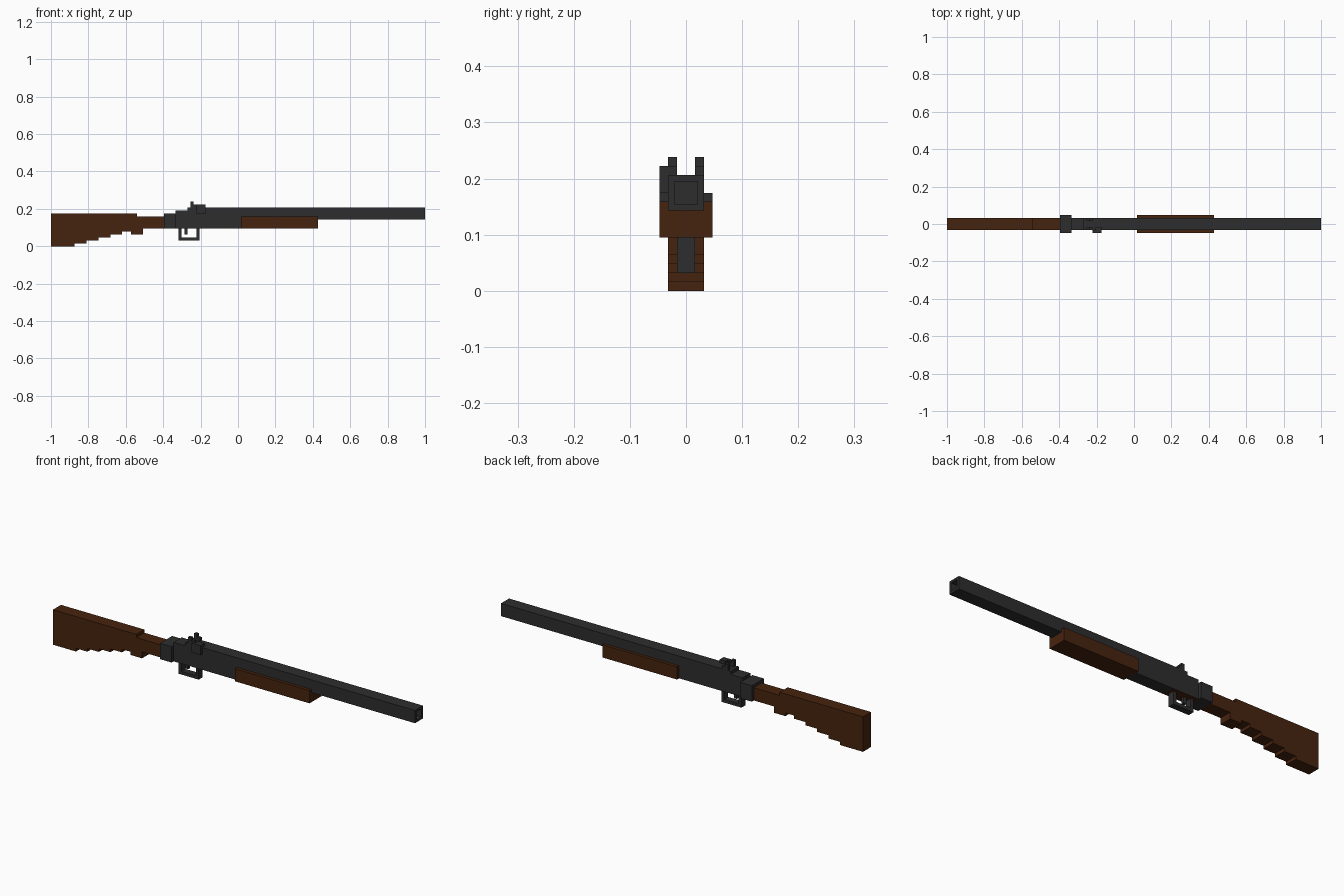
import bpy, bmesh

if "Cube" in bpy.data.objects:
    bpy.data.objects.remove(bpy.data.objects["Cube"])

U = 2 / 126  # block grid size; x counted from the butt, y from centre, z from ground


def material(name, color):
    m = bpy.data.materials.new(name)
    m.diffuse_color = (*color, 1)
    m.use_nodes = True
    m.node_tree.nodes["Principled BSDF"].inputs["Base Color"].default_value = m.diffuse_color
    return m


METAL = material("dark_metal", (0.027, 0.027, 0.028))
WOOD = material("brown_wood", (0.062, 0.017, 0.0045))


def finish(name, bm, mat):
    bmesh.ops.recalc_face_normals(bm, faces=bm.faces)
    mesh = bpy.data.meshes.new(name)
    bm.to_mesh(mesh)
    bm.free()
    mesh.materials.append(mat)
    obj = bpy.data.objects.new(name, mesh)
    bpy.context.collection.objects.link(obj)
    return obj


def extrude_profile(name, pts, y0, y1, mat):
    """Side profile in grid units, extruded across the width."""
    bm = bmesh.new()
    face = bm.faces.new([bm.verts.new((x * U - 1, y0 * U, z * U)) for x, z in pts])
    ext = bmesh.ops.extrude_face_region(bm, geom=[face])
    moved = [g for g in ext["geom"] if isinstance(g, bmesh.types.BMVert)]
    bmesh.ops.translate(bm, verts=moved, vec=(0, (y1 - y0) * U, 0))
    return finish(name, bm, mat)


def box(name, x0, x1, y0, y1, z0, z1, mat):
    return extrude_profile(name, [(x0, z0), (x1, z0), (x1, z1), (x0, z1)], y0, y1, mat)


# Butt stock with stepped underside, grip bump and thin wrist
stock = [(0, 11), (0, 0), (8, 0)]
for i, x in enumerate((8, 12, 16, 20, 24)):
    stock += [(x, i + 1), (x + (3 if x == 24 else 4), i + 1)]
stock += [(27, 4), (31, 4), (31, 6), (38, 6), (38, 10), (29, 10), (29, 11)]
extrude_profile("butt_stock", stock, -2, 2, WOOD)

# Fore-end wood and wood under the trigger
box("fore_end", 64, 90, -3, 3, 6, 10, WOOD)
box("trigger_floor", 42, 51, -1.9, 1.9, 5.97, 6.2, WOOD)

# Receiver
box("receiver_collar", 38, 42, -3, 3, 6, 11, METAL)
box("receiver_body", 42, 64, -2, 2, 6, 10, METAL)
box("receiver_rear", 42, 46, -2, 2, 10, 12, METAL)

# Barrel with a square recessed bore
barrel = box("barrel", 46, 126, -2, 2, 9, 13, METAL)
bm = bmesh.new()
bm.from_mesh(barrel.data)
muzzle = max(bm.faces, key=lambda f: f.calc_center_median().x)
bmesh.ops.inset_region(bm, faces=[muzzle], thickness=U)
ext = bmesh.ops.extrude_face_region(bm, geom=[muzzle])
bmesh.ops.translate(bm, verts=[g for g in ext["geom"] if isinstance(g, bmesh.types.BMVert)],
                    vec=(-3 * U, 0, 0))
if muzzle.is_valid:
    bmesh.ops.delete(bm, geom=[muzzle], context="FACES_ONLY")
bmesh.ops.recalc_face_normals(bm, faces=bm.faces)
bm.to_mesh(barrel.data)
bm.free()

# Rear sight: a pair of stepped posts
post = [(47, 13), (49, 13), (49, 14), (48, 14), (48, 15), (47, 15)]
for side, y in (("left", -2), ("right", 1)):
    extrude_profile("rear_sight_" + side, post, y, y + 1, METAL)

# Side lever on the front side
box("side_lever", 49, 52, -3, -2, 11, 14, METAL)
box("side_lever_top", 50, 52, -2, -1, 13, 14, METAL)

# Trigger guard and trigger
box("guard_bottom", 43, 50, -1, 1, 2, 3, METAL)
for side, x in (("rear", 43), ("front", 49)):
    box("guard_" + side, x, x + 1, -1, 1, 3, 6, METAL)
box("trigger", 45, 46, -0.5, 0.5, 4, 6, METAL)
